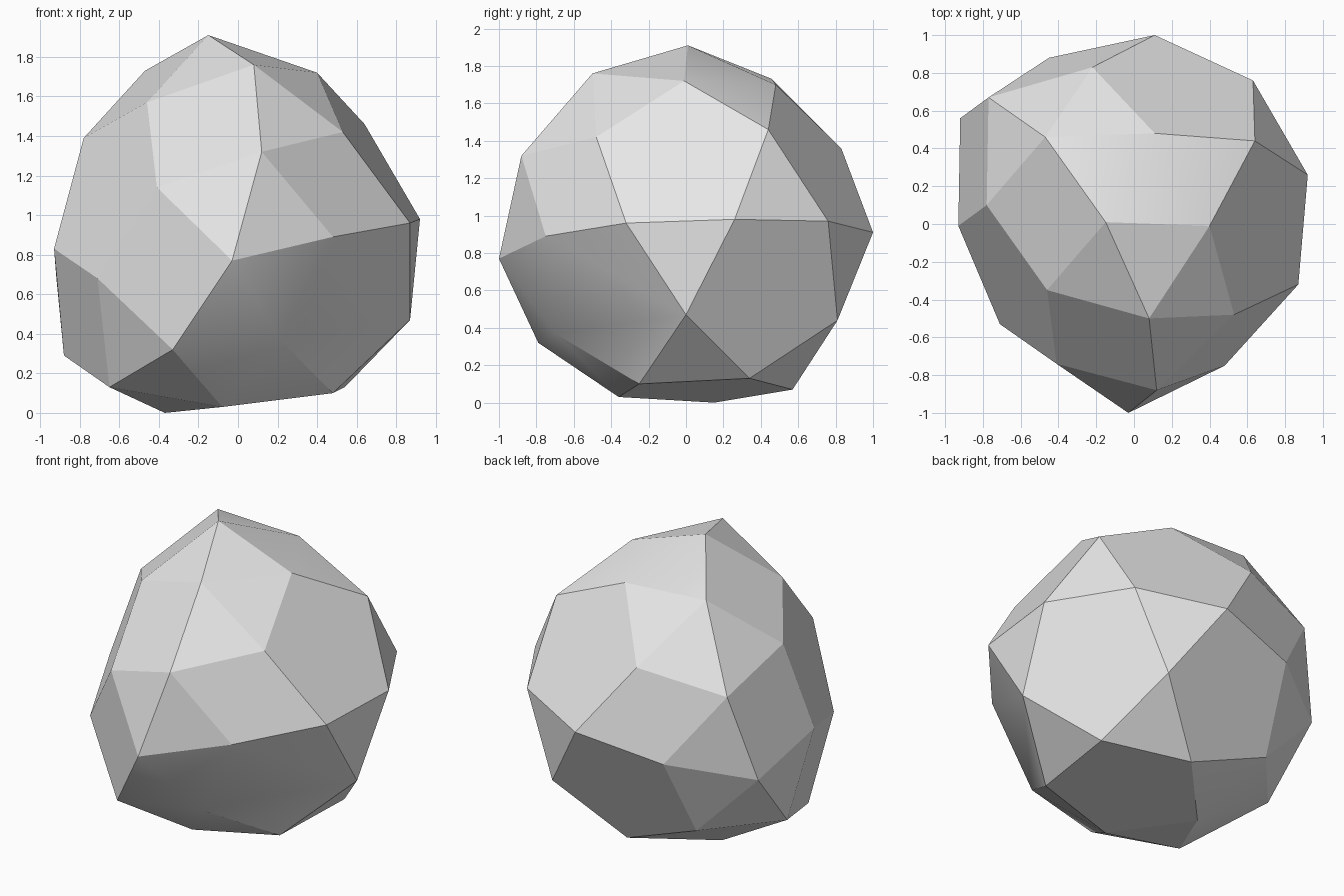
import bpy
import bmesh
import math
from mathutils import Vector

# Remove the default cube only
default_cube = bpy.data.objects.get("Cube")
if default_cube:
    bpy.data.objects.remove(default_cube, do_unlink=True)

# Corner points of the chiselled boulder, grouped in loops from base to crown (hundredths)
base_loop = [(54, 34, 13), (48, -25, 10), (-8, -36, 3), (-37, 15, 0), (3, 57, 7)]
lower_loop = [(87, 0, 47), (21, -70, 37), (-33, -79, 32), (-65, -35, 13),
              (-88, 20, 29), (-51, 62, 28), (41, 81, 44)]
belt_loop = [(92, 26, 98), (87, -32, 96), (48, -75, 89), (-3, -100, 77), (-71, -53, 68),
             (-93, -1, 83), (-92, 56, 70), (-45, 88, 80), (11, 100, 91), (63, 76, 97)]
upper_loop = [(64, 44, 146), (53, -48, 142), (12, -88, 132), (-41, -74, 114),
              (-46, -35, 157), (-78, 10, 139), (-77, 67, 125), (-22, 83, 136)]
crown_loop = [(40, -1, 172), (8, -50, 176), (-15, 1, 191), (-47, 46, 173), (11, 48, 170)]


def make_material(name, colour):
    """Plain single colour material for viewport and render."""
    material = bpy.data.materials.new(name)
    material.use_nodes = True
    material.diffuse_color = colour
    for node in material.node_tree.nodes:
        if node.type == 'BSDF_PRINCIPLED':
            node.inputs["Base Color"].default_value = colour
    return material


def make_faceted_solid(name, loops, material):
    """Wrap the corner loops in a convex skin and merge nearly flat triangles into facets."""
    bm = bmesh.new()
    for loop in loops:
        for corner in loop:
            bm.verts.new(Vector(corner) / 100)
    hull = bmesh.ops.convex_hull(bm, input=bm.verts[:])
    unused = [v for v in bm.verts if not v.link_faces]
    bmesh.ops.delete(bm, geom=unused, context='VERTS')
    bmesh.ops.dissolve_limit(bm, angle_limit=math.radians(5),
                             verts=bm.verts[:], edges=bm.edges[:])
    bmesh.ops.recalc_face_normals(bm, faces=bm.faces[:])
    mesh = bpy.data.meshes.new(name)
    bm.to_mesh(mesh)
    bm.free()
    mesh.materials.append(material)
    solid = bpy.data.objects.new(name, mesh)
    bpy.context.collection.objects.link(solid)
    return solid


# Boulder with crisp ridges and softened shallow creases
stone_grey = make_material("stone_grey", (0.8, 0.8, 0.8, 1))
boulder = make_faceted_solid(
    "boulder", [base_loop, lower_loop, belt_loop, upper_loop, crown_loop], stone_grey)

bpy.ops.object.select_all(action='DESELECT')
boulder.select_set(True)
bpy.context.view_layer.objects.active = boulder
bpy.ops.object.shade_smooth_by_angle(angle=math.radians(20))
